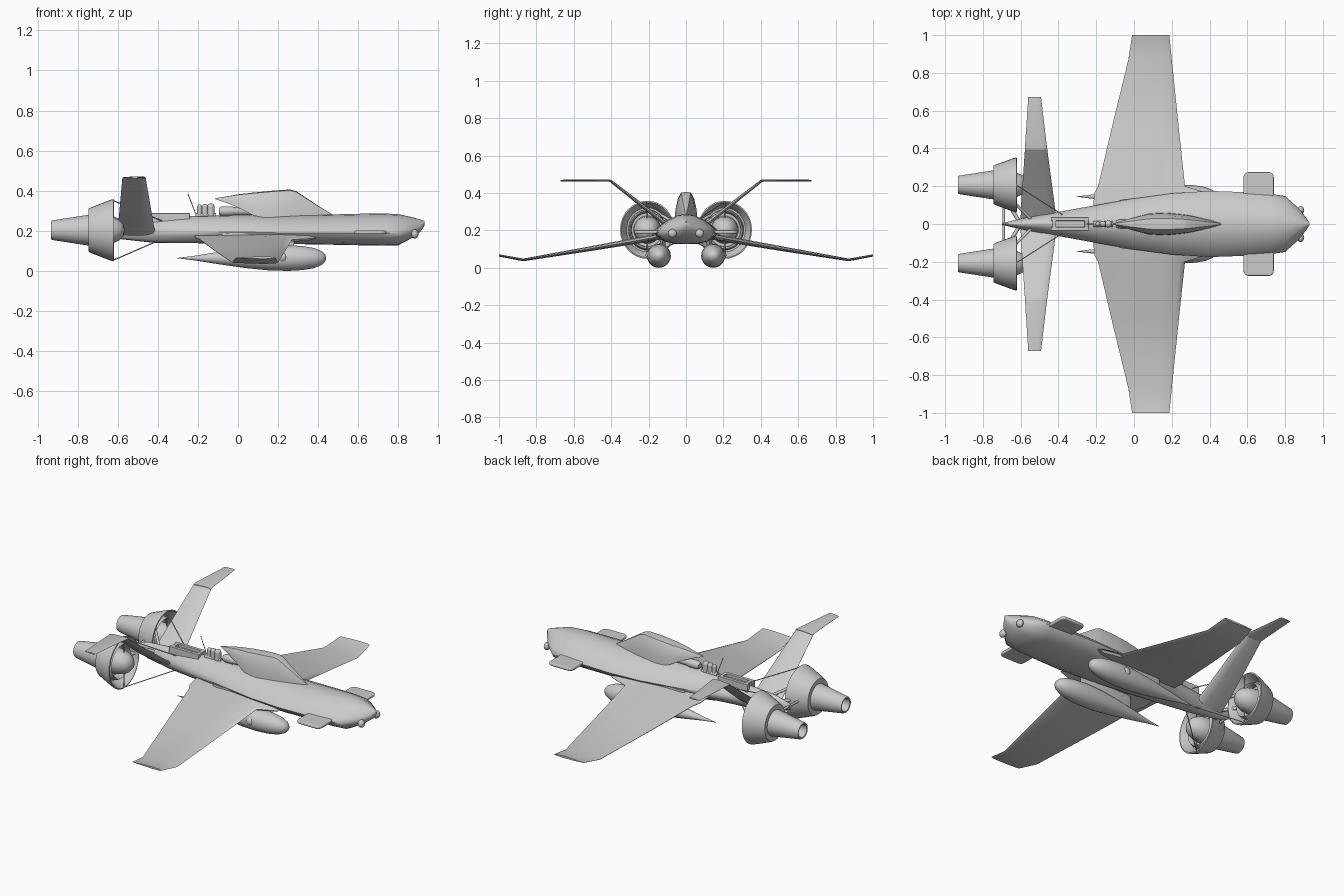
import bpy, bmesh, math
from mathutils import Vector

if "Cube" in bpy.data.objects:
    bpy.data.objects.remove(bpy.data.objects["Cube"])


def finish(name, bm, angle=35, bevel=0):
    bmesh.ops.recalc_face_normals(bm, faces=bm.faces)
    me = bpy.data.meshes.new(name)
    bm.to_mesh(me)
    bm.free()
    ob = bpy.data.objects.new(name, me)
    bpy.context.collection.objects.link(ob)
    bpy.ops.object.select_all(action='DESELECT')
    ob.select_set(True)
    bpy.context.view_layer.objects.active = ob
    bpy.ops.object.shade_smooth_by_angle(angle=math.radians(angle))
    if bevel:
        m = ob.modifiers.new("bevel", 'BEVEL')
        m.width, m.segments = bevel, 3
    return ob


def loft(name, sections, angle=35):
    bm = bmesh.new()
    rings = [[bm.verts.new(p) for p in s] for s in sections]
    n = len(rings[0])
    for a, b in zip(rings, rings[1:]):
        for i in range(n):
            j = (i + 1) % n
            bm.faces.new((a[i], a[j], b[j], b[i]))
    bm.faces.new(rings[0])
    bm.faces.new(rings[-1][::-1])
    return finish(name, bm, angle)


def lathe(name, profile, centre, sy=1.0, drop=None, n=32):
    # Revolve (x, radius) points round an x axis through centre (y, z)
    secs = []
    for x, r in profile:
        r = max(r, 0.0005)
        dz = drop(x) if drop else 0
        secs.append([(x, centre[0] + sy * r * math.cos(k * math.tau / n),
                      centre[1] + dz + r * math.sin(k * math.tau / n)) for k in range(n)])
    return loft(name, secs, 40)


def rod(name, a, b, r, n=12):
    a, b = Vector(a), Vector(b)
    bm = bmesh.new()
    bmesh.ops.create_cone(bm, cap_ends=True, segments=n, radius1=r, radius2=r, depth=(b - a).length)
    bm.transform((b - a).to_track_quat('Z', 'Y').to_matrix().to_4x4())
    bmesh.ops.translate(bm, verts=bm.verts, vec=(a + b) / 2)
    return finish(name, bm)


def ball(name, c, r, sx=1.0):
    bm = bmesh.new()
    bmesh.ops.create_uvsphere(bm, u_segments=20, v_segments=12, radius=r)
    bmesh.ops.scale(bm, verts=bm.verts, vec=(sx, 1, 1))
    bmesh.ops.translate(bm, verts=bm.verts, vec=c)
    return finish(name, bm, 60)


def box(name, lo, hi, bevel=0):
    bm = bmesh.new()
    bmesh.ops.create_cube(bm, size=1)
    lo, hi = Vector(lo), Vector(hi)
    bmesh.ops.scale(bm, verts=bm.verts, vec=hi - lo)
    bmesh.ops.translate(bm, verts=bm.verts, vec=(lo + hi) / 2)
    return finish(name, bm, 35, bevel)


def foil(name, side, stations, tilt=(0, 0)):
    # Stations: y, leading x, trailing x, z, thickness; tilt is thickness direction
    shape = [(0, 0), (.06, .35), (.3, .5), (.65, .35), (1, .05),
             (1, -.05), (.65, -.35), (.3, -.5), (.06, -.35)]
    return loft(name, [[(le + (te - le) * u, side * (y + tilt[0] * v * t), z + v * t * (1 - tilt[1]))
                        for u, v in shape] for y, le, te, z, t in stations], 50)


# Fuselage: x, half width, bottom, side crease height, top
body = [(-.70, .004, .19, .21, .23), (-.60, .028, .16, .21, .255), (-.42, .06, .14, .20, .265),
        (-.2, .10, .138, .195, .275), (0, .135, .136, .195, .28), (.2, .162, .135, .19, .28),
        (.4, .175, .132, .19, .28), (.6, .168, .128, .19, .285), (.72, .16, .126, .19, .287),
        (.80, .148, .128, .19, .283), (.87, .085, .165, .20, .268), (.91, .035, .195, .215, .256),
        (.93, .006, .225, .235, .248)]
half = [(0, 1), (.28, .94), (.62, .66), (.9, .25), (1, 0), (.92, -.35), (.7, -.78), (.4, -.97), (0, -1)]
outline = half + [(-a, b) for a, b in half[-2:0:-1]]
loft("fuselage", [[(x, w * a, m + (b * (t - m) if b > 0 else b * (m - lo))) for a, b in outline]
                  for x, w, lo, m, t in body], 50)

# Swept canopy tower with overhanging rear: x, half width, bottom, top
tower = [(.47, .002, .268, .282), (.40, .022, .262, .325), (.29, .047, .26, .398), (.26, .051, .26, .406),
         (.17, .06, .26, .400), (.08, .055, .275, .391), (0, .035, .317, .382), (-.06, .018, .340, .371),
         (-.115, .002, .358, .362)]
sec = [(1, 0), (.95, .35), (.75, .75), (.5, .97), (0, 1)]
sec = sec + [(-a, b) for a, b in sec[-2::-1]]
loft("canopy", [[(x, w * a, lo + b * (t - lo)) for a, b in sec] for x, w, lo, t in tower], 30)

# Exhaust tube behind the canopy, with a flared collar
lathe("canopy_exhaust", [(.1, .018), (-.02, .02), (-.03, .024), (-.08, .024), (-.095, .016), (-.095, 0)], (0, .298))

# Vertical stacks, whip antenna and rear spine hatch
for i, x in enumerate((-.135, -.165, -.192)):
    rod(f"stack_{i}", (x, 0, .265), (x, 0, .318), .013 + .003 * (2 - i))
    ball(f"stack_cap_{i}", (x, 0, .318), .013 + .003 * (2 - i))
rod("stack_base", (-.215, 0, .274), (-.11, 0, .274), .015)
rod("antenna", (-.205, 0, .27), (-.25, 0, .385), .0022, 6)
for s in (-1, 1):
    box("hatch_rail", (-.44, s * .027 - .01, .24), (-.24, s * .027 + .01, .288), .003)
for x in (-.432, -.262):
    box("hatch_end", (x, -.035, .24), (x + .02, .035, .288), .003)
box("hatch_floor", (-.43, -.03, .24), (-.25, .03, .272))

# Parts repeated on both sides
for s, tag in ((-1, "right"), (1, "left")):
    # Main wing with drooped span and upturned tip
    foil(f"wing_{tag}", s, [(.04, .40, -.22, .182, .03), (.165, .39, -.21, .163, .034),
                            (.2, .27, -.19, .156, .034), (.5, .238, -.12, .104, .026),
                            (.87, .2, -.03, .042, .014), (1, .187, -.01, .066, .012)])
    # Canted tail fin with horizontal outer panel
    foil(f"tail_fin_{tag}", s, [(.03, -.41, -.60, .18, .026), (.1, -.42, -.598, .228, .026),
                                (.4, -.46, -.577, .462, .014)], (-.75, .35))
    foil(f"tail_tip_{tag}", s, [(.395, -.459, -.577, .462, .014), (.41, -.461, -.577, .466, .012),
                                (.672, -.492, -.56, .466, .009)])
    # Rounded canard
    bm = bmesh.new()
    bmesh.ops.create_cube(bm, size=1)
    bmesh.ops.scale(bm, verts=bm.verts, vec=(.16, .175, .018))
    bmesh.ops.bevel(bm, geom=[e for e in bm.edges if abs(e.verts[0].co.z - e.verts[1].co.z) > .01],
                    offset=.027, segments=5, affect='EDGES', profile=.5)
    bmesh.ops.translate(bm, verts=bm.verts, vec=(.66, s * .187, .192))
    finish(f"canard_{tag}", bm, 35, .006)
    # Underwing pod, pylon and side blister
    lathe(f"pod_{tag}", [(.44, 0), (.435, .018), (.42, .033), (.38, .05), (.32, .06), (.25, .064),
                         (.15, .061), (.04, .05), (-.1, .03), (-.22, .011), (-.305, 0)],
          (s * .145, .064))
    loft(f"pod_pylon_{tag}", [[(x, s * y, z) for x, y in ((.28, .125), (.2, .14), (-.05, .133), (-.08, .125),
                                                        (-.05, .117), (.2, .11))] for z in (.09, .19)])
    ball(f"pod_blister_{tag}", (.22, s * .188, .068), .028)
    # Nose sensor and its stem
    ball(f"nose_sensor_{tag}", (.882, s * .073, .184), .023, .8)
    rod(f"sensor_stem_{tag}", (.84, s * .066, .20), (.882, s * .073, .184), .012)
    # Engine: conical exhaust and flared, hollow intake cowl
    c = (s * .207, .203)
    lathe(f"engine_cone_{tag}", [(-.84, 0), (-.84, .033), (-.93, .038), (-.932, .046), (-.925, .049),
                                 (-.75, .076), (-.70, .085), (-.70, 0)], c)
    lathe(f"engine_cowl_{tag}", [(-.71, 0), (-.745, .08), (-.745, .107), (-.735, .113), (-.64, .15),
                                 (-.622, .155), (-.62, .148), (-.635, .138), (-.68, .118), (-.69, 0)],
          c, .94)
    lathe(f"intake_ring_{tag}", [(-.70, .11), (-.65, .106), (-.64, .1), (-.65, .092), (-.70, .088)], c, .94)
    lathe(f"engine_spinner_{tag}", [(-.70, .075), (-.64, .07), (-.62, .064), (-.59, .05), (-.572, .03), (-.565, 0)],
          c)
    # Bracing wires and engine mounts
    y = s * .207
    rod(f"wire_low_{tag}", (-.40, s * .03, .15), (-.625, y, .052), .003, 6)
    rod(f"wire_high_{tag}", (-.38, s * .05, .25), (-.625, y, .352), .003, 6)
    rod(f"wire_lip_{tag}", (-.622, y, .05), (-.622, y, .355), .003, 6)
    rod(f"engine_mount_{tag}", (-.60, 0, .21), (-.66, s * .10, .205), .01)
    rod(f"rear_mount_{tag}", (-.69, 0, .21), (-.69, s * .10, .205), .007)
    rod(f"diagonal_mount_{tag}", (-.54, s * .02, .22), (-.65, s * .13, .28), .008)
